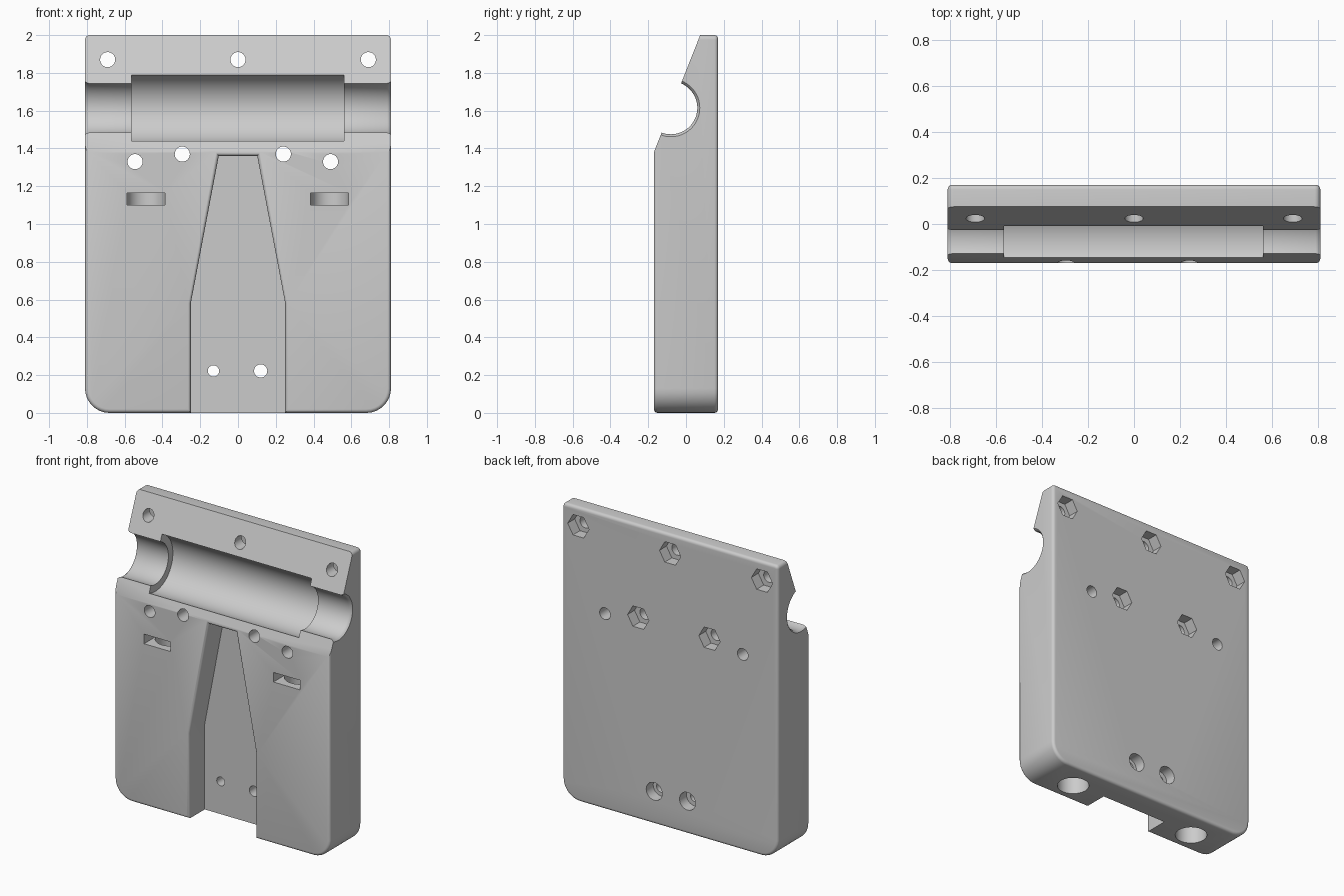
import bpy, bmesh, math
from mathutils import Vector

if "Cube" in bpy.data.objects:
    bpy.data.objects.remove(bpy.data.objects["Cube"])

grey = bpy.data.materials.new("plain_grey")
grey.use_nodes = True
COLOUR = (0.6, 0.6, 0.6, 1)
grey.diffuse_color = COLOUR
grey.node_tree.nodes["Principled BSDF"].inputs["Base Color"].default_value = COLOUR

HALF_W, HALF_D, HEIGHT = 0.81, 0.17, 2.0
EDGE = 0.02


def loft(name, rings):
    """Closed solid through matching rings of points, capped at both ends."""
    bm = bmesh.new()
    loops = [[bm.verts.new(p) for p in ring] for ring in rings]
    n = len(loops[0])
    for a, b in zip(loops, loops[1:]):
        for i in range(n):
            j = (i + 1) % n
            bm.faces.new((a[i], a[j], b[j], b[i]))
    bm.faces.new(loops[0])
    bm.faces.new(loops[-1])
    bmesh.ops.recalc_face_normals(bm, faces=bm.faces)
    mesh = bpy.data.meshes.new(name)
    bm.to_mesh(mesh)
    bm.free()
    mesh.materials.append(grey)
    obj = bpy.data.objects.new(name, mesh)
    bpy.context.collection.objects.link(obj)
    return obj


def circle(r, n=40, start=0.0):
    return [(r * math.cos(start + math.tau * i / n),
             r * math.sin(start + math.tau * i / n)) for i in range(n)]


def round_outline(inset):
    """Front outline: large round corners below, small ones above."""
    pts = []
    corners = [(1, 1, 0.025, 0), (-1, 1, 0.025, 90),
               (-1, 0, 0.13, 180), (1, 0, 0.13, 270)]
    for sx, top, r, a0 in corners:
        cx = sx * (HALF_W - r)
        cz = HEIGHT - r if top else r
        for k in range(9):
            a = math.radians(a0 + k * 90 / 8)
            pts.append((cx + (r - inset) * math.cos(a),
                        cz + (r - inset) * math.sin(a)))
    return pts


# Main block with rounded front and back rims
rings = []
for k in range(5):
    a = math.radians(k * 90 / 4)
    rings.append((-HALF_D + EDGE * (1 - math.sin(a)), EDGE * (1 - math.cos(a))))
rings = rings[::-1] + [(-y, i) for y, i in rings]
body = loft("mounting_block", [[(x, y, z) for x, z in round_outline(i)]
                               for y, i in rings])
bpy.context.view_layer.objects.active = body
body.select_set(True)


def cut(cutter):
    cutter.hide_render = True
    mod = body.modifiers.new("cut", 'BOOLEAN')
    mod.operation = 'DIFFERENCE'
    mod.solver = 'EXACT'
    mod.object = cutter
    bpy.ops.object.modifier_apply(modifier=mod.name)
    bpy.data.objects.remove(cutter)


def drill(x, z, r, y0=-0.4, y1=0.4, sides=32):
    cut(loft("drill", [[(x + u, y, z + v) for u, v in circle(r, sides)]
                       for y in (y0, y1)]))


# Sloping upper front
slope = [(-HALF_D, 1.38), (0.075, HEIGHT), (0.075 + 0.0395, 2.1),
         (-0.4, 2.1), (-0.4, 0.798)]
cut(loft("slope", [[(x, y, z) for y, z in slope] for x in (-1, 1)]))

# Stepped round cradle across the front, flared at its ends
cradle = [(-0.83, 0.17), (-0.81, 0.153), (-0.802, 0.145), (-0.79, 0.14),
          (-0.565, 0.14), (-0.565, 0.188), (0.56, 0.188), (0.56, 0.14),
          (0.79, 0.14), (0.802, 0.145), (0.81, 0.153), (0.83, 0.17)]
cut(loft("cradle", [[(x, -0.08 + u, 1.615 + v) for u, v in circle(r, 72)]
                    for x, r in cradle]))

# Tapered central channel with a rounded mouth
half = [(0.25, -0.1), (0.25, 0.58), (0.102, 1.36)]
levels = [(0.0, 0.0)]
for k in range(5):
    a = math.radians(k * 90 / 4)
    levels.append((-HALF_D + EDGE * (1 - math.sin(a)), EDGE * (1 - math.cos(a))))
levels.append((-0.3, EDGE))


def channel_ring(y, grow):
    right = [(x + grow * 0.7, z + (grow if z > 1 else 0)) for x, z in half]
    return [(x, y, z) for x, z in right] + [(-x, y, z) for x, z in right[::-1]]


cut(loft("channel", [channel_ring(y, g) for y, g in levels]))

# Rod bores from below, each opened by a slot in the front
for x in (-0.487, 0.485):
    cut(loft("bore", [[(x + u, -0.02 + v, z) for u, v in circle(0.1, 48)]
                      for z in (-0.1, 1.165)]))
    cut(loft("slot", [[(x + sx * 0.1, y, z) for sx, z in
                       ((-1, 1.1), (1, 1.1), (1, 1.165), (-1, 1.165))]
                      for y in (-0.3, -0.02)]))

# Bolt holes with hexagonal nut pockets in the back
for x, z in ((-0.69, 1.87), (0, 1.87), (0.69, 1.87), (-0.295, 1.37), (0.24, 1.37)):
    drill(x, z, 0.04)
    drill(x, z, 0.08, 0.095, 0.4, 6)

# Plain through holes
for x in (-0.545, 0.49):
    drill(x, 1.33, 0.04)

# Lower screw holes, counterbored from the back
for x, r in ((-0.13, 0.03), (0.12, 0.035)):
    drill(x, 0.222, r)
    drill(x, 0.222, 0.06, 0.095, 0.4)

bpy.ops.object.shade_smooth_by_angle(angle=math.radians(30))
